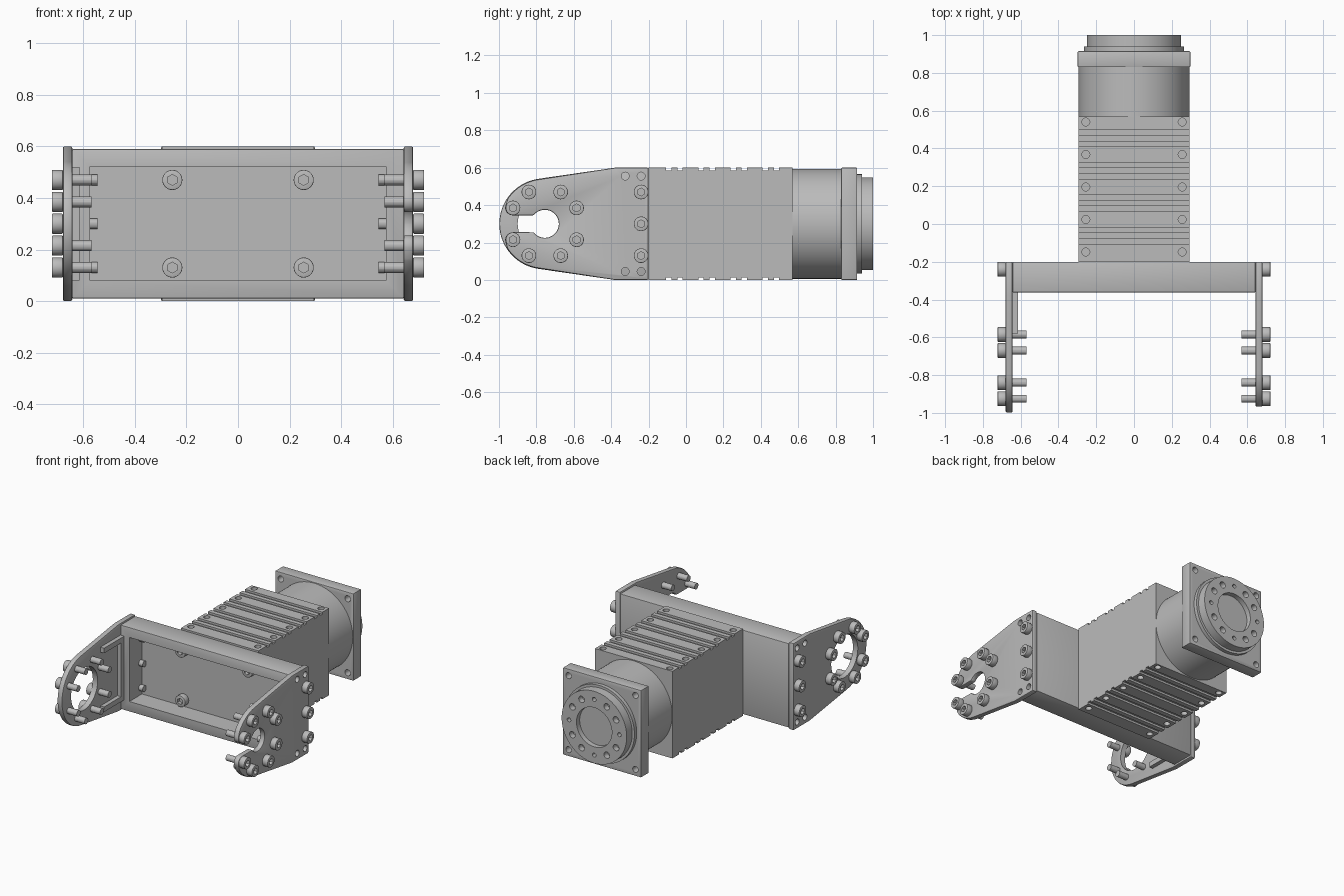
import bpy, bmesh, math
from mathutils import Matrix, Vector

if "Cube" in bpy.data.objects:
    bpy.data.objects.remove(bpy.data.objects["Cube"], do_unlink=True)

metal = bpy.data.materials.new("machined grey metal")
metal.use_nodes = True
GREY = (0.5, 0.5, 0.5, 1)
metal.diffuse_color = GREY
metal.node_tree.nodes["Principled BSDF"].inputs["Base Color"].default_value = GREY

ZC = 0.3           # height of the main axis
EYE_Y = -0.755     # pivot of the side plates
AXES = {"x": Matrix.Rotation(math.pi / 2, 4, "Y"),
        "y": Matrix.Rotation(-math.pi / 2, 4, "X"), "z": Matrix()}


def add_box(bm, lo, hi):
    lo, hi = Vector(lo), Vector(hi)
    m = Matrix.Translation((lo + hi) / 2) @ Matrix.Diagonal((*(hi - lo), 1))
    bmesh.ops.create_cube(bm, size=1, matrix=m)


def add_cyl(bm, axis, centre, r, depth, sides=32, r2=None):
    bmesh.ops.create_cone(bm, cap_ends=True, segments=sides, radius1=r,
                          radius2=r if r2 is None else r2, depth=depth,
                          matrix=Matrix.Translation(centre) @ AXES[axis])


def add_prism(bm, points, x0, x1):
    """Extrude a side outline of (y, z) points from x0 to x1."""
    face = bm.faces.new([bm.verts.new((x0, y, z)) for y, z in points])
    res = bmesh.ops.extrude_face_region(bm, geom=[face])
    verts = [v for v in res["geom"] if isinstance(v, bmesh.types.BMVert)]
    bmesh.ops.translate(bm, verts=verts, vec=(x1 - x0, 0, 0))
    bmesh.ops.recalc_face_normals(bm, faces=bm.faces)


def make(name, build):
    bm = bmesh.new()
    build(bm)
    me = bpy.data.meshes.new(name)
    bm.to_mesh(me)
    bm.free()
    me.materials.append(metal)
    ob = bpy.data.objects.new(name, me)
    bpy.context.collection.objects.link(ob)
    return ob


def finish(ob, cut=None, bevel=0):
    """Bevel the part, subtract the cutter, then shade by angle."""
    if bevel:
        b = ob.modifiers.new("edges", "BEVEL")
        b.width, b.segments, b.angle_limit = bevel, 2, math.radians(40)
    cutter = None
    if cut:
        cutter = make(ob.name + "_cutter", cut)
        cutter.hide_render = True
        mod = ob.modifiers.new("cut", "BOOLEAN")
        mod.object, mod.operation, mod.solver = cutter, "DIFFERENCE", "EXACT"
    bpy.context.view_layer.update()
    me = bpy.data.meshes.new_from_object(
        ob.evaluated_get(bpy.context.evaluated_depsgraph_get()))
    ob.modifiers.clear()
    ob.data = me
    if cutter:
        bpy.data.objects.remove(cutter, do_unlink=True)
    bpy.ops.object.select_all(action="DESELECT")
    ob.select_set(True)
    bpy.context.view_layer.objects.active = ob
    bpy.ops.object.shade_smooth_by_angle(angle=math.radians(30))
    return ob


def arc(cy, cz, r, a0, a1, n=16):
    angles = [math.radians(a0 + (a1 - a0) * i / n) for i in range(n + 1)]
    return [(cy + r * math.cos(a), cz + r * math.sin(a)) for a in angles]


def mirrored(half):
    return half + [(y, 2 * ZC - z) for y, z in reversed(half)]


# Side plates: the right one has a round eye, the left one an open keyhole
shoulder = [(-0.2, 0.6), (-0.38, 0.6)]
closed = mirrored(shoulder + arc(EYE_Y, ZC, 0.243, 98, 178))
opened = mirrored(shoulder + arc(EYE_Y, ZC, 0.24, 98, 146)
                  + arc(-0.925, 0.387, 0.042, 160, 270, 8)
                  + arc(EYE_Y, ZC, 0.075, 143, 2))
corner_holes = [(y, z) for y in (-0.325, -0.24) for z in (0.045, 0.555)]


def plate_cut(side):
    def cut(bm):
        for y, z in corner_holes:
            add_cyl(bm, "x", (side * 0.66, y, z), 0.021, 0.2, 20)
        if side < 0:
            add_cyl(bm, "x", (-0.66, EYE_Y, ZC), 0.145, 0.2, 48)
    return cut


for side, label, outline in ((-1, "right", closed), (1, "left", opened)):
    plate = make(label + "_side_plate",
                 lambda bm: add_prism(bm, outline, side * 0.643, side * 0.68))
    finish(plate, plate_cut(side), 0.007)

# Raised locating frame inside the right plate
frame = make("right_plate_inner_rib",
             lambda bm: add_box(bm, (-0.645, -0.58, 0.08), (-0.615, -0.36, 0.52)))
finish(frame, lambda bm: (add_box(bm, (-0.7, -0.7, 0.115), (-0.5, -0.395, 0.485)),
                          add_cyl(bm, "x", (-0.63, EYE_Y, ZC), 0.235, 0.2, 48)))

# Cross channel with an open front
channel = make("cross_channel",
               lambda bm: add_box(bm, (-0.643, -0.362, 0.01), (0.643, -0.2, 0.59)))
finish(channel, lambda bm: add_box(bm, (-0.575, -0.5, 0.08), (0.575, -0.225, 0.522)), 0.005)

# Motor housing with grooved top and bottom
SCREW_Y = [-0.148 + 0.172 * i for i in range(5)]


def housing_cut(bm):
    for z in (0, 0.6):
        for y in SCREW_Y:
            for x in (-0.255, 0.255):
                add_cyl(bm, "z", (x, y, z), 0.021, 0.05, 20)
        for y in SCREW_Y[:-1]:
            for off in (0.056, 0.116):
                add_box(bm, (-0.5, y + off - 0.014, z - 0.014),
                        (0.5, y + off + 0.014, z + 0.014))


housing = make("motor_housing",
               lambda bm: add_box(bm, (-0.295, -0.2, 0), (0.295, 0.57, 0.6)))
finish(housing, housing_cut)

# Round gearbox barrel and square flange
finish(make("gearbox_barrel",
            lambda bm: add_cyl(bm, "y", (0, 0.7, ZC), 0.294, 0.27, 96)))


def flange_cut(bm):
    for x in (-0.255, 0.255):
        for z in (0.045, 0.555):
            add_cyl(bm, "y", (x, 0.87, z), 0.021, 0.3, 20)


flange = make("square_flange",
              lambda bm: add_box(bm, (-0.298, 0.83, 0), (0.298, 0.915, 0.6)))
finish(flange, flange_cut, 0.004)

# Stepped output hub with a bolt circle and a central recess
finish(make("hub_step", lambda bm: add_cyl(bm, "y", (0, 0.925, ZC), 0.265, 0.03, 96)))


def hub_cut(bm):
    add_cyl(bm, "y", (0, 1, ZC), 0.135, 0.07, 64)
    for i in range(12):
        a = math.tau * i / 12
        add_cyl(bm, "y", (0.192 * math.cos(a), 1, ZC + 0.192 * math.sin(a)),
                0.014 if i % 3 == 0 else 0.022, 0.08, 20)


finish(make("output_hub", lambda bm: add_cyl(bm, "y", (0, 0.965, ZC), 0.248, 0.07, 96)), hub_cut)


# Socket head bolts, pointing inward along local -z
def bolt_mesh(length):
    def build(bm):
        add_cyl(bm, "z", (0, 0, 0.021), 0.039, 0.042, 28)
    head = finish(make("bolt", build),
                  lambda bm: add_cyl(bm, "z", (0, 0, 0.045), 0.021, 0.05, 6), 0.003)
    bm = bmesh.new()
    bm.from_mesh(head.data)
    add_cyl(bm, "z", (0, 0, -length / 2), 0.021, length, 20, 0.021)
    bm.to_mesh(head.data)
    bm.free()
    me = head.data
    bpy.data.objects.remove(head)
    return me


def place(name, me, loc, direction):
    ob = bpy.data.objects.new(name, me)
    ob.matrix_world = Matrix.Translation(loc) @ Vector(
        direction).to_track_quat("Z", "Y").to_matrix().to_4x4()
    bpy.context.collection.objects.link(ob)


eye_bolt, wall_bolt = bolt_mesh(0.112), bolt_mesh(0.135)
for side in (-1, 1):
    for a, b in ((0.17, 0.085), (0.085, 0.17)):
        for sy in (-1, 1):
            for sz in (-1, 1):
                place("eye_bolt", eye_bolt,
                      (side * 0.68, EYE_Y + sy * a, ZC + sz * b), (side, 0, 0))
    for z in (0.13, 0.3, 0.47):
        place("wall_bolt", wall_bolt, (side * 0.68, -0.24, z), (side, 0, 0))
    for z in (0.13, 0.47):
        place("panel_bolt", eye_bolt, (side * 0.255, -0.225, z), (0, -1, 0))
